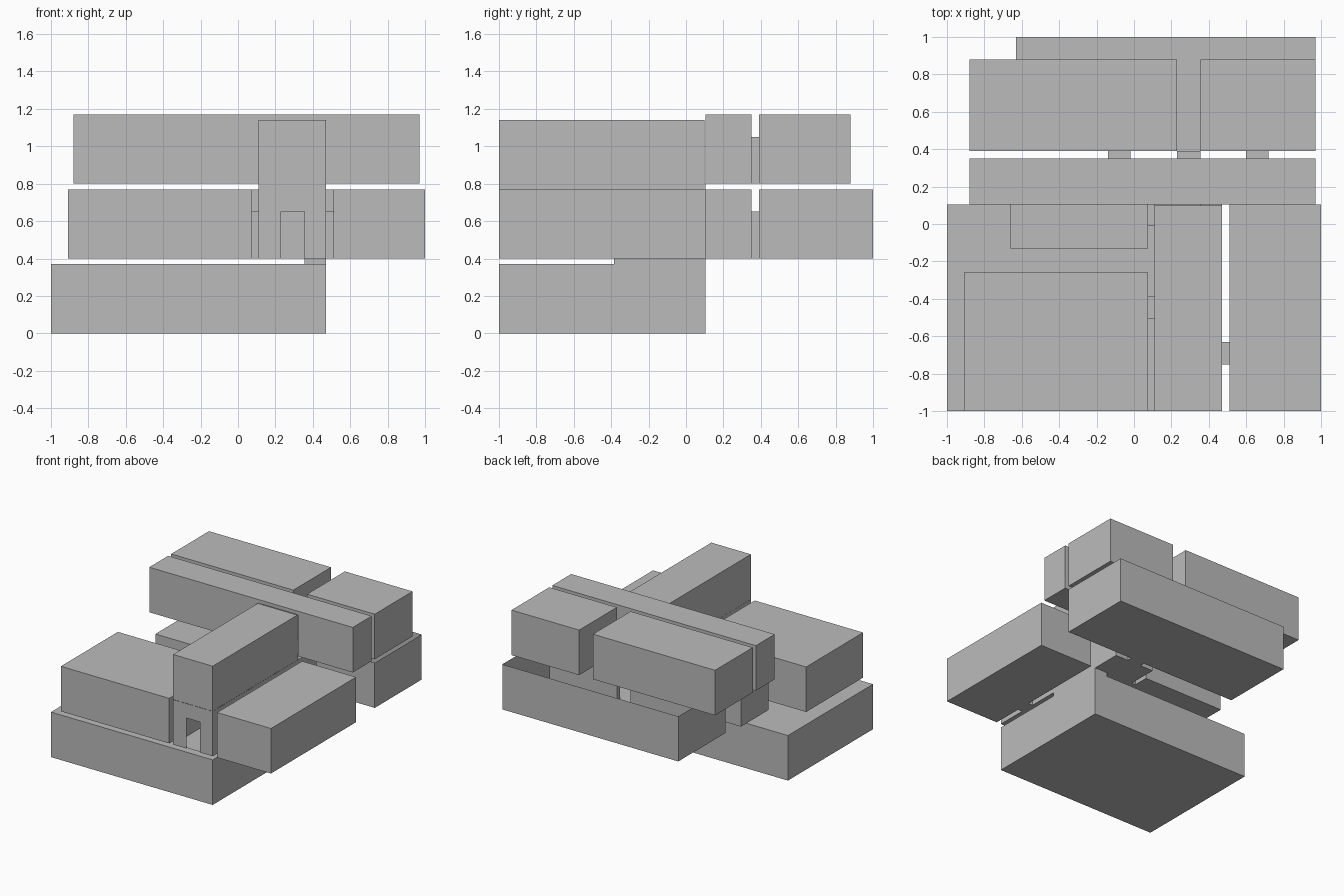
import bpy
import bmesh
from mathutils import Vector

cube = bpy.data.objects.get("Cube")
if cube:
    bpy.data.objects.remove(cube)

grey = bpy.data.materials.new("plain_grey")
grey.use_nodes = True
colour = (0.5, 0.5, 0.5, 1)
grey.diffuse_color = colour
grey.node_tree.nodes["Principled BSDF"].inputs["Base Color"].default_value = colour

# Storey heights: floor, ceiling and door head
LOW = (0.0, 0.37)
MID = (0.40, 0.77)
TOP = (0.80, 1.17)
HALL_TOP = 1.14
MID_DOOR = (0.40, 0.65)
TOP_DOOR = (0.80, 1.05)
HALL_X = (0.11, 0.47)
AXES = {"x": 0, "y": 1, "z": 2}


def shell(name, x, y, z, open_sides=(), holes=()):
    """Thin-walled room; open_sides like '+y' are left out, holes are cut boxes."""
    spans = (x, y, z)
    bm = bmesh.new()
    bmesh.ops.create_cube(bm, size=1)
    for v in bm.verts:
        v.co = Vector([s[0] if c < 0 else s[1] for c, s in zip(v.co, spans)])
    bm.normal_update()
    for side in open_sides:
        axis = AXES[side[1]]
        sign = 1 if side[0] == "+" else -1
        bmesh.ops.delete(bm, geom=[f for f in bm.faces if f.normal[axis] * sign > 0.9],
                         context="FACES")
    # Slice along the edges of each hole, then remove the faces inside it
    for hole in holes:
        for axis, span in enumerate(hole):
            for value in span:
                normal, point = Vector(), Vector()
                normal[axis], point[axis] = 1, value
                bmesh.ops.bisect_plane(bm, geom=bm.verts[:] + bm.edges[:] + bm.faces[:],
                                       dist=0.0001, plane_co=point, plane_no=normal)
        inside = [f for f in bm.faces
                  if all(s[0] - 0.001 < c < s[1] + 0.001
                         for c, s in zip(f.calc_center_median(), hole))]
        bmesh.ops.delete(bm, geom=inside, context="FACES")
    bmesh.ops.dissolve_limit(bm, angle_limit=0.01, verts=bm.verts[:], edges=bm.edges[:])
    mesh = bpy.data.meshes.new(name)
    bm.to_mesh(mesh)
    bm.free()
    mesh.materials.append(grey)
    obj = bpy.data.objects.new(name, mesh)
    bpy.context.collection.objects.link(obj)


# Passages between rooms, also used to cut the doorways
stair = ((0.355, 0.47), (-0.385, 0.105), (0.37, 0.40))
front_door = ((0.23, 0.355), (-1.01, -0.99), MID_DOOR)
small_door = ((0.075, 0.11), (-0.01, 0.105), MID_DOOR)
large_door = ((0.075, 0.11), (-0.505, -0.385), MID_DOOR)
side_door = ((0.47, 0.51), (-0.75, -0.63), MID_DOOR)
back_door = ((0.23, 0.355), (0.35, 0.39), MID_DOOR)
upper_left_door = ((0.60, 0.72), (0.35, 0.39), TOP_DOOR)
upper_right_door = ((-0.14, -0.02), (0.35, 0.39), TOP_DOOR)
landing = (HALL_X, (0.10, 0.11), (TOP[0], HALL_TOP))
hall_void = (HALL_X, (-1.0, 0.105), (0.769, 0.771))

shell("stair_passage", *stair, open_sides=("+z", "-z"))
for name, door in (("small_room_passage", small_door), ("large_room_passage", large_door),
                   ("side_room_passage", side_door)):
    shell(name, *door, open_sides=("+x", "-x"))
for name, door in (("back_room_passage", back_door), ("upper_left_passage", upper_left_door),
                   ("upper_right_passage", upper_right_door)):
    shell(name, *door, open_sides=("+y", "-y"))

# Ground storey
shell("cellar", (-1.0, 0.47), (-1.0, 0.105), LOW, holes=[stair])

# Middle storey with the double-height hall
shell("hall_lower", HALL_X, (-1.0, 0.35), MID,
      holes=[stair, front_door, small_door, large_door, side_door, back_door, hall_void])
shell("hall_upper", HALL_X, (-1.0, 0.105), (MID[1], HALL_TOP),
      open_sides=("-z",), holes=[landing])
shell("large_room", (-0.91, 0.075), (-1.0, -0.26), MID, holes=[large_door])
shell("small_room", (-0.66, 0.075), (-0.13, 0.23), MID, holes=[small_door])
shell("side_room", (0.51, 1.0), (-1.0, 0.105), MID, holes=[side_door])
shell("back_room", (-0.63, 0.97), (0.39, 1.0), MID, open_sides=("+z",), holes=[back_door])

# Top storey
shell("upper_corridor", (-0.88, 0.97), (0.105, 0.35), TOP,
      holes=[landing, upper_left_door, upper_right_door])
shell("upper_right_room", (-0.88, 0.23), (0.39, 0.88), TOP, holes=[upper_right_door])
shell("upper_left_room", (0.355, 0.97), (0.39, 0.88), TOP, holes=[upper_left_door])
